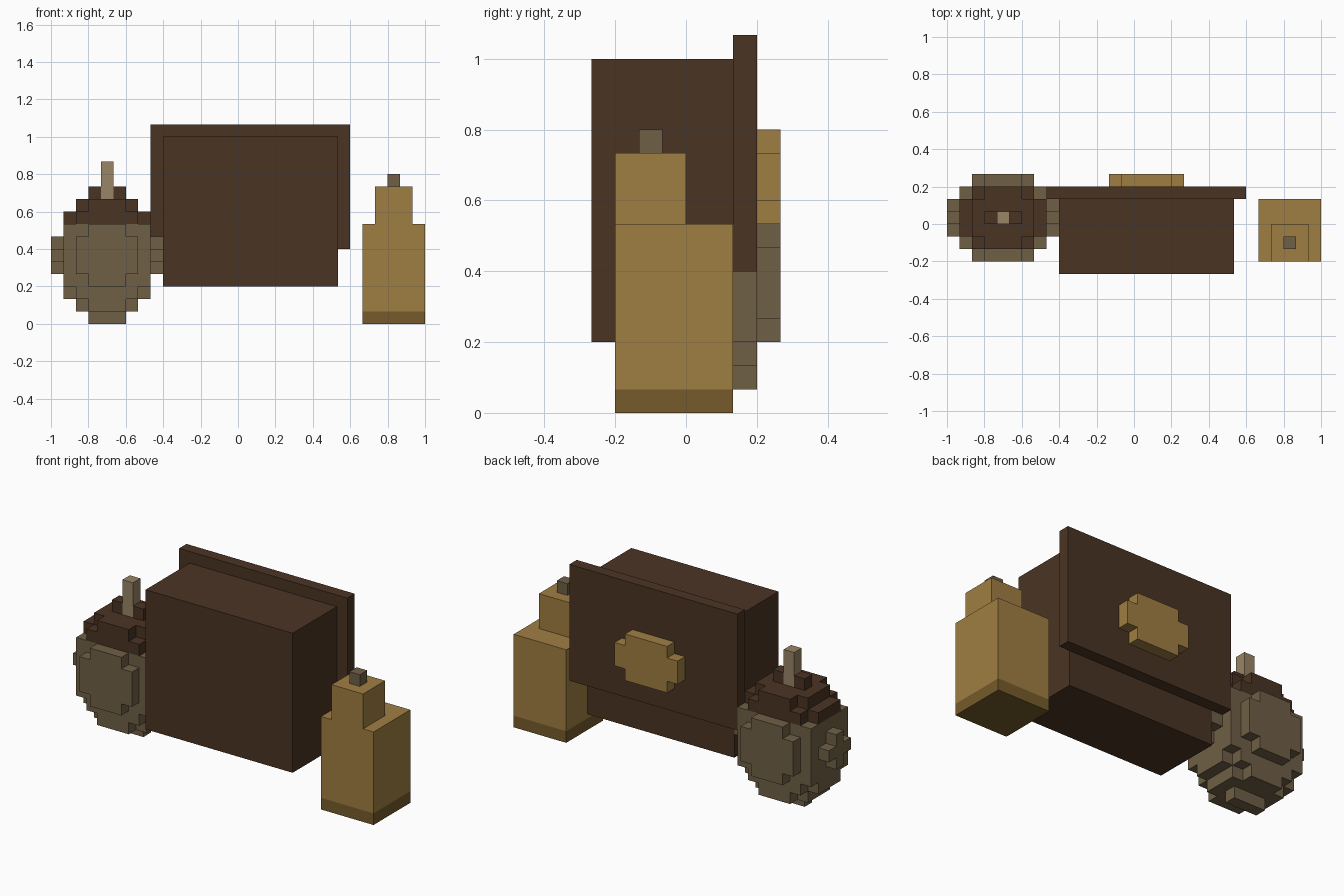
import bpy
import bmesh
from mathutils import Vector

cube = bpy.data.objects.get("Cube")
if cube:
    bpy.data.objects.remove(cube, do_unlink=True)

U = 1 / 15  # one block of the grid


def material(name, rgb):
    """Flat material from 8-bit sRGB."""
    lin = [((c / 255 + 0.055) / 1.055) ** 2.4 for c in rgb]
    m = bpy.data.materials.new(name)
    m.use_nodes = True
    m.diffuse_color = (*lin, 1)
    m.node_tree.nodes["Principled BSDF"].inputs["Base Color"].default_value = (*lin, 1)
    return m


leather = material("dark brown", (74, 52, 35))
tan = material("tan", (160, 126, 66))
dark_tan = material("dark tan", (118, 91, 43))
taupe = material("taupe", (112, 96, 70))
pale = material("pale wood", (153, 133, 102))


def prism(bm, axis, lo, hi, outline):
    """Extrude an outline in the plane across the axis, from lo to hi."""
    verts = []
    for a, b in outline:
        co = [a, b]
        co.insert(axis, lo)
        verts.append(bm.verts.new(Vector(co) * U))
    face = bm.faces.new(verts)
    res = bmesh.ops.extrude_face_region(bm, geom=[face], use_keep_orig=True)
    step = Vector((0, 0, 0))
    step[axis] = (hi - lo) * U
    moved = [g for g in res["geom"] if isinstance(g, bmesh.types.BMVert)]
    bmesh.ops.translate(bm, vec=step, verts=moved)


def box(bm, x, y, z):
    prism(bm, 2, z[0], z[1], [(x[0], y[0]), (x[1], y[0]), (x[1], y[1]), (x[0], y[1])])


def cross(bm, axis, lo, hi, centre, wide, tall):
    """Plus-shaped plate: the union of two half-size rectangles."""
    (w, h), (n, t) = wide, tall
    quarter = [(w, -h), (w, h), (n, h), (n, t), (-n, t), (-n, h)]
    points = quarter + [(-a, -b) for a, b in quarter]
    prism(bm, axis, lo, hi, [(centre[0] + a, centre[1] + b) for a, b in points])


def finish(name, bm, mat):
    bmesh.ops.recalc_face_normals(bm, faces=bm.faces)
    mesh = bpy.data.meshes.new(name)
    bm.to_mesh(mesh)
    bm.free()
    mesh.materials.append(mat)
    obj = bpy.data.objects.new(name, mesh)
    bpy.context.collection.objects.link(obj)


def box_object(name, mat, *extents):
    bm = bmesh.new()
    box(bm, *extents)
    finish(name, bm, mat)


# Pouch, its back flap and clasp
box_object("pouch_body", leather, (-6, 8), (-4, 2), (3, 15))
box_object("pouch_flap", leather, (-7, 9), (2, 3), (6, 16))
bm = bmesh.new()
cross(bm, 1, 3, 4, (1, 10), (3, 1), (2, 2))
finish("pouch_clasp", bm, tan)

# Bottle
box_object("bottle_base", dark_tan, (10, 15), (-3, 2), (0, 1))
box_object("bottle_body", tan, (10, 15), (-3, 2), (1, 8))
box_object("bottle_neck", tan, (11, 14), (-3, 0), (8, 11))
box_object("bottle_stopper", taupe, (12, 13), (-2, -1), (11, 12))

# Nut body: core, rounded underside, bulging plates on four sides
CX, CY, CZ = -10.5, 0.5, 5.5
LOWER = ((3.5, 1.5), (2.5, 2.5))
UPPER = ((2.5, 1.5), (1.5, 2.5))
bm = bmesh.new()
box(bm, (-14, -7), (-2, 3), (3, 8))
cross(bm, 2, 2, 3, (CX, CY), *LOWER)
cross(bm, 2, 1, 2, (CX, CY), *UPPER)
box(bm, (-12, -9), (0, 1), (0, 1))
for y in (-3, 3):
    cross(bm, 1, y, y + 1, (CX, CZ), (2.5, 1.5), (1.5, 2.5))
for x in (-15, -7):
    cross(bm, 0, x, x + 1, (CY, CZ), (1.5, 0.5), (0.5, 1.5))
finish("nut_body", bm, taupe)

# Nut cap and stem
bm = bmesh.new()
cross(bm, 2, 8, 9, (CX, CY), *LOWER)
cross(bm, 2, 9, 10, (CX, CY), *UPPER)
for x in (-12, -10):
    box(bm, (x, x + 1), (0, 1), (10, 11))
finish("nut_cap", bm, leather)
box_object("nut_stem", pale, (-11, -10), (0, 1), (10, 13))
